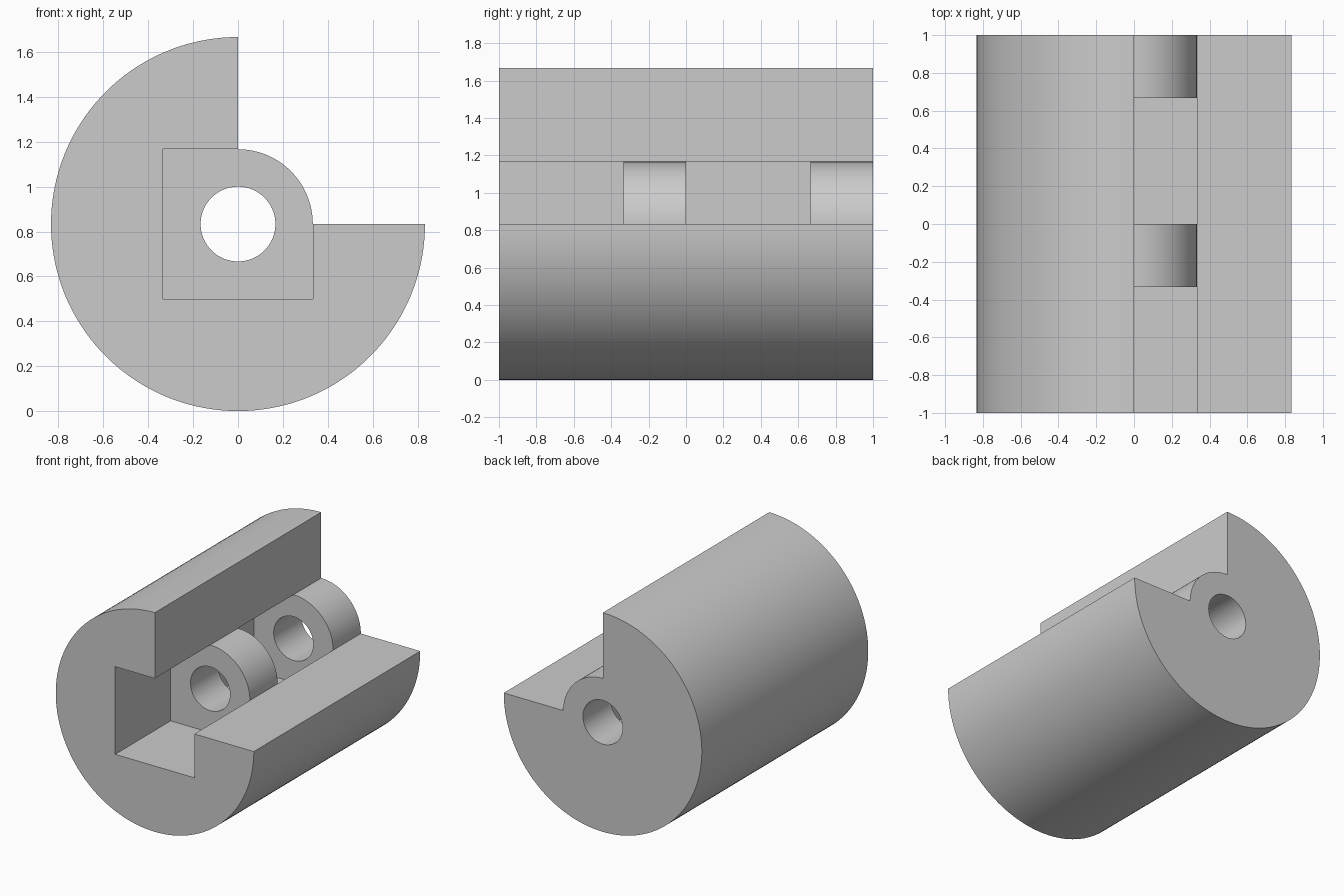
import bpy
import bmesh
from math import cos, sin, radians

cube = bpy.data.objects.get("Cube")
if cube:
    bpy.data.objects.remove(cube, do_unlink=True)

R = 5 / 6        # outer radius, also the axis height
A = 1 / 3        # half width of the channel, radius of the bearing webs
BORE = 1 / 6     # radius of the shaft bore


def arc(radius, start, end, steps):
    angles = [radians(start + (end - start) * i / steps) for i in range(steps + 1)]
    return [(radius * cos(t), radius * sin(t)) for t in angles]


def prism(name, profile, y0, y1):
    """Extrude an x-z profile, given around the axis, from y0 to y1."""
    bm = bmesh.new()
    face = bm.faces.new([bm.verts.new((x, y0, z + R)) for x, z in profile])
    new = bmesh.ops.extrude_face_region(bm, geom=[face])["geom"]
    verts = [v for v in new if isinstance(v, bmesh.types.BMVert)]
    bmesh.ops.translate(bm, verts=verts, vec=(0, y1 - y0, 0))
    bmesh.ops.recalc_face_normals(bm, faces=bm.faces)
    mesh = bpy.data.meshes.new(name)
    bm.to_mesh(mesh)
    bm.free()
    obj = bpy.data.objects.new(name, mesh)
    bpy.context.collection.objects.link(obj)
    return obj


# Three-quarter cylinder with the rounded hub left in the open quarter
body = prism("housing", arc(R, 90, 360, 108) + arc(A, 0, 90, 32), -1, 1)

# Square channel pockets, leaving two bearing webs, and the shaft bore
square = [(-A, -A), (A, -A), (A, A), (-A, A)]
cutters = [
    prism("front_pocket_cutter", square, -1.1, -A),
    prism("rear_pocket_cutter", square, 0, 2 * A),
    prism("bore_cutter", arc(BORE, 0, 360, 64)[:-1], -1.2, 1.2),
]

bpy.ops.object.select_all(action="DESELECT")
bpy.context.view_layer.objects.active = body
body.select_set(True)
for cutter in cutters:
    cutter.hide_render = True
    mod = body.modifiers.new(cutter.name, "BOOLEAN")
    mod.operation = "DIFFERENCE"
    mod.solver = "EXACT"
    mod.object = cutter
    bpy.ops.object.modifier_apply(modifier=mod.name)
for cutter in cutters:
    bpy.data.objects.remove(cutter, do_unlink=True)

# Plain grey finish
grey = bpy.data.materials.new("light_grey")
grey.use_nodes = True
colour = (0.6, 0.6, 0.6, 1)
grey.diffuse_color = colour
grey.node_tree.nodes["Principled BSDF"].inputs["Base Color"].default_value = colour
body.data.materials.clear()
body.data.materials.append(grey)

bpy.ops.object.shade_smooth_by_angle(angle=radians(30))
